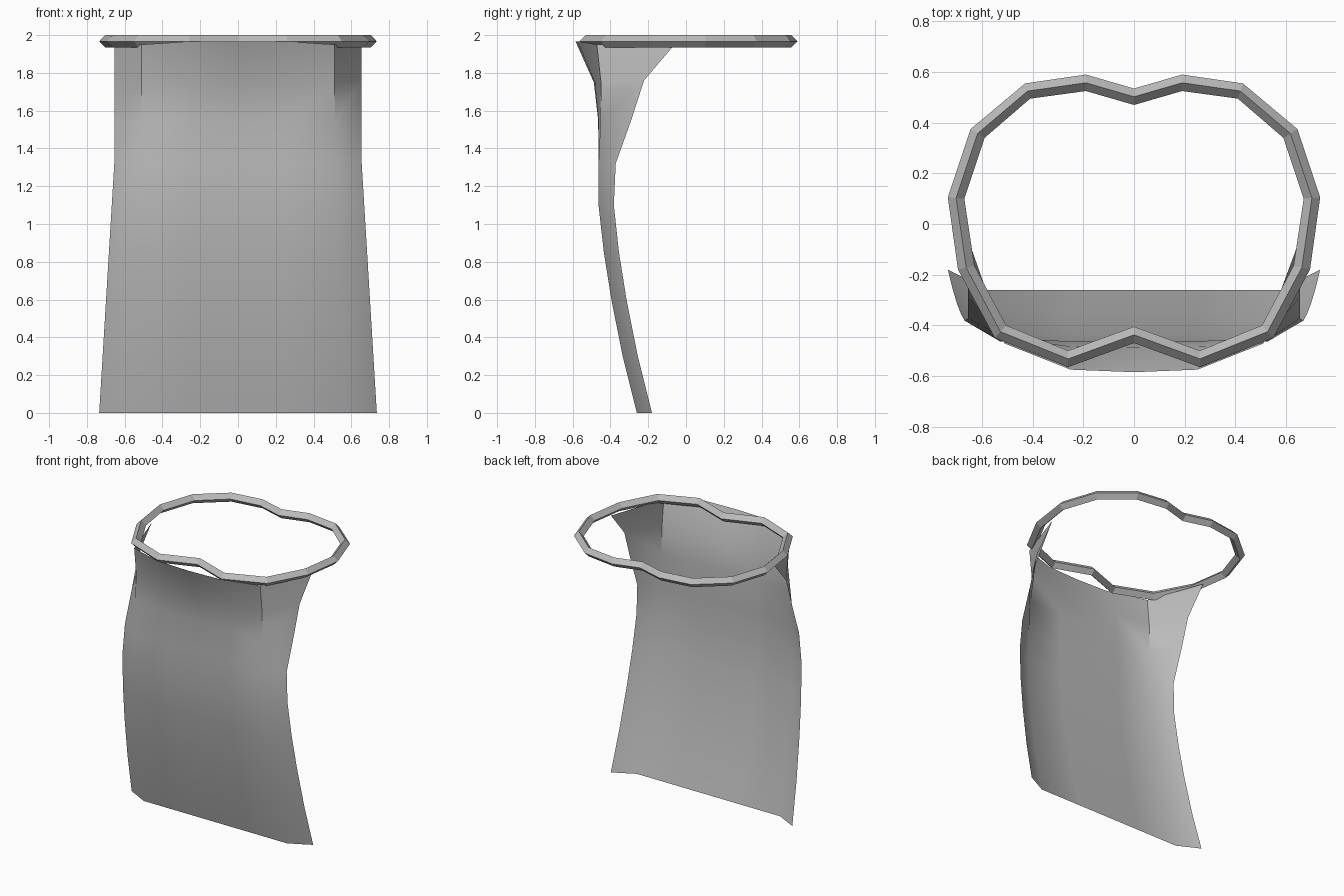
import bpy, bmesh

if "Cube" in bpy.data.objects:
    bpy.data.objects.remove(bpy.data.objects["Cube"])

grey = bpy.data.materials.new("grey cloth")
grey.diffuse_color = (0.5, 0.5, 0.5, 1)
grey.use_nodes = True
grey.node_tree.nodes["Principled BSDF"].inputs["Base Color"].default_value = grey.diffuse_color


def make_object(name, bm):
    bmesh.ops.recalc_face_normals(bm, faces=bm.faces)
    mesh = bpy.data.meshes.new(name)
    bm.to_mesh(mesh)
    bm.free()
    mesh.materials.append(grey)
    obj = bpy.data.objects.new(name, mesh)
    bpy.context.collection.objects.link(obj)
    return obj


def mirrored(half):
    """Right half of a line, from the middle out, made into a full line."""
    return [(-p[0], *p[1:]) for p in half[:0:-1]] + half


# Waist ring: diamond section swept round a faceted, notched loop.
# Each row holds the outer and the inner corner, from back to front.
ring = [((0, .535), (0, .47)), ((.19, .59), (.19, .525)),
        ((.43, .555), (.41, .495)), ((.645, .375), (.59, .34)),
        ((.735, .105), (.67, .10)), ((.695, -.18), (.63, -.165)),
        ((.55, -.45), (.505, -.40)), ((.26, -.565), (.26, -.50)),
        ((0, -.47), (0, -.405))]
loop = ring + [((-o[0], o[1]), (-i[0], i[1])) for o, i in ring[-2:0:-1]]
bm = bmesh.new()
sections = []
for (ox, oy), (ix, iy) in loop:
    mx, my = (ox + ix) / 2, (oy + iy) / 2
    sections.append([bm.verts.new(c) for c in (
        (ox, oy, 1.967), (mx, my, 2.0), (ix, iy, 1.967), (mx, my, 1.934))])
for k, a in enumerate(sections):
    b = sections[(k + 1) % len(sections)]
    for j in range(4):
        n = (j + 1) % 4
        bm.faces.new((a[j], a[n], b[n], b[j]))
make_object("waist_ring", bm)

# Front cloth: rows of (x, y, z) from the middle to the side edge.
rows = []
for z, front, side in ((0, -.26, -.18), (.3, -.335, -.255), (.6, -.395, -.315),
                       (.85, -.435, -.355), (1.1, -.463, -.382),
                       (1.32, -.463, -.372)):
    t = min(z / 1.32, 1)
    rows.append([(0, front, z), (.25, front, z),
                 (.58 - .06 * t, front, z), (.735 - .08 * t, side, z)])
# Flared top: the middle leans forward, the wings fold back to the ring
rows += [
    [(0, -.465, 1.55), (.25, -.463, 1.55), (.515, -.452, 1.55), (.655, -.29, 1.55)],
    [(0, -.488, 1.75), (.25, -.483, 1.75), (.51, -.45, 1.75), (.655, -.222, 1.76)],
    [(0, -.585, 1.967), (.25, -.575, 1.967), (.51, -.472, 1.95), (.653, -.065, 1.945)]]
bm = bmesh.new()
grid = [[bm.verts.new(p) for p in mirrored(r)] for r in rows]
for a, b in zip(grid, grid[1:]):
    for j in range(len(a) - 1):
        bm.faces.new((a[j], a[j + 1], b[j + 1], b[j]))
cloth = make_object("front_cloth", bm)
if sum(p.normal.y for p in cloth.data.polygons) > 0:
    cloth.data.flip_normals()
bpy.context.view_layer.objects.active = cloth
cloth.select_set(True)
bpy.ops.object.shade_smooth_by_angle(angle=0.78)
